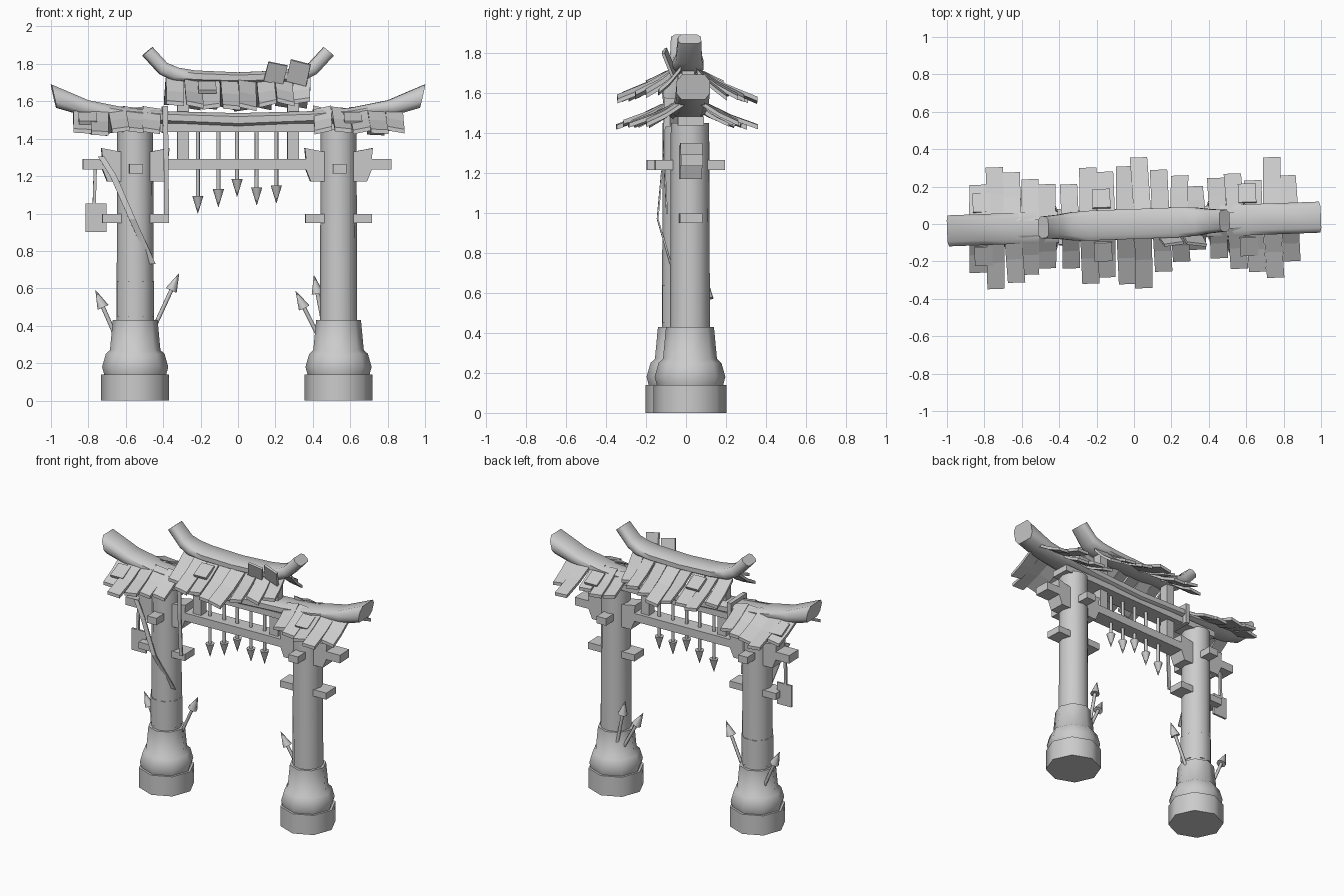
import bpy, bmesh, math, random
from mathutils import Matrix, Vector

random.seed(4)
if "Cube" in bpy.data.objects:
    bpy.data.objects.remove(bpy.data.objects["Cube"])

stone = bpy.data.materials.new("pale_grey")
stone.use_nodes = True
GREY = (0.6, 0.6, 0.6, 1)
stone.diffuse_color = GREY
stone.node_tree.nodes["Principled BSDF"].inputs["Base Color"].default_value = GREY

# the whole gate is turned slightly
TURN = Matrix.Rotation(0.037, 4, 'Z')


def make(name, bm, smooth=0):
    bmesh.ops.recalc_face_normals(bm, faces=bm.faces)
    bm.transform(TURN)
    mesh = bpy.data.meshes.new(name)
    bm.to_mesh(mesh)
    bm.free()
    mesh.materials.append(stone)
    obj = bpy.data.objects.new(name, mesh)
    bpy.context.collection.objects.link(obj)
    if smooth:
        bpy.ops.object.select_all(action='DESELECT')
        obj.select_set(True)
        bpy.context.view_layer.objects.active = obj
        bpy.ops.object.shade_smooth_by_angle(angle=math.radians(smooth))
    return obj


def loft(bm, rings):
    """Skin a list of point rings and cap both ends."""
    loops = [[bm.verts.new(p) for p in ring] for ring in rings]
    n = len(loops[0])
    for a, b in zip(loops, loops[1:]):
        for i in range(n):
            j = (i + 1) % n
            bm.faces.new((a[i], a[j], b[j], b[i]))
    bm.faces.new(loops[0][::-1])
    bm.faces.new(loops[-1])


def box(name, x, y, z, tilt=(0, 0, 0)):
    """Box from three (low, high) ranges, tilted about its middle."""
    bm = bmesh.new()
    bmesh.ops.create_cube(bm, size=1)
    bm.transform(Matrix.Diagonal([r[1] - r[0] for r in (x, y, z)] + [1]))
    for axis, angle in zip("XYZ", tilt):
        bm.transform(Matrix.Rotation(angle, 4, axis))
    bm.transform(Matrix.Translation([sum(r) / 2 for r in (x, y, z)]))
    return make(name, bm)


def lathe(name, x, profile, sides=8, phase=0):
    bm = bmesh.new()
    angles = [phase + math.tau * i / sides for i in range(sides)]
    loft(bm, [[(x + r * math.cos(a), r * math.sin(a), z) for a in angles] for r, z in profile])
    return make(name, bm, 50)


def spear(name, start, tip, head=0.1, radius=0.032):
    """Thin shaft with a cone head, laid along start to tip."""
    start, tip = Vector(start), Vector(tip)
    d = tip - start
    size = d.length
    turn = d.to_track_quat('Z', 'Y')
    profile = [(0.011, 0), (0.011, size - head), (radius, size - head), (0.001, size)]
    bm = bmesh.new()
    angles = [math.tau * i / 8 for i in range(8)]
    loft(bm, [[start + turn @ Vector((r * math.cos(a), r * math.sin(a), h)) for a in angles]
              for r, h in profile])
    return make(name, bm, 50)


def ridge(name, half):
    """Curved ridge beam: rows of (top x, top z, bottom x, bottom z, half width)."""
    section = [(-0.7, 0), (0.7, 0), (1, 0.25), (1, 0.75), (0.7, 1), (-0.7, 1), (-1, 0.75), (-1, 0.25)]
    rows = half + [(-a, b, -c, d, w) for a, b, c, d, w in half[-2::-1]]
    bm = bmesh.new()
    loft(bm, [[(xb + (xt - xb) * v, w * u, zb + (zt - zb) * v) for u, v in section]
              for xt, zt, xb, zb, w in rows])
    return make(name, bm, 50)


def ribbon(name, points, width):
    """Flat strip following a few points, widened along x."""
    bm = bmesh.new()
    loft(bm, [[(x - width / 2, y, z), (x + width / 2, y, z),
               (x + width / 2, y + 0.008, z), (x - width / 2, y + 0.008, z)] for x, y, z in points])
    return make(name, bm)


def tile(name, x, width, end, top, low, side):
    """Bent roof plank running from the ridge out to the eave."""
    skew = random.uniform(-0.012, 0.012)
    low += random.uniform(-0.008, 0.012)
    lift = random.uniform(-0.012, 0.012)
    bm = bmesh.new()
    rings = []
    for t, drop in ((0, 0), (0.5, 0.58), (1, 1)):
        y = side * (0.04 + (end - 0.04) * t)
        z = top + (low - top) * drop
        a, b = x - width / 2 + skew * t, x + width / 2 + skew * t
        rings.append([(a, y, z - lift), (b, y, z + lift), (b, y, z + lift + 0.022), (a, y, z - lift + 0.022)])
    loft(bm, rings)
    return make(name, bm)


# columns with stepped feet and cross brackets
for side, cx in (("right", -0.55), ("left", 0.538)):
    lathe(side + "_foot", cx, [(0.182, 0), (0.182, 0.14)])
    lathe(side + "_collar", cx, [(0.165, 0.135), (0.177, 0.18), (0.157, 0.25), (0.135, 0.27),
                                 (0.12, 0.43), (0.096, 0.43)])
    lathe(side + "_column", cx, [(0.1, 0.4), (0.096, 1.45)], 12)
    box(side + "_low_bracket", (cx - 0.178, cx + 0.178), (-0.057, 0.057), (0.95, 0.997))
    box(side + "_cross_bracket", (cx - 0.036, cx + 0.036), (-0.175, 0.175), (1.215, 1.265))
    for part, rows in (("under", ((0.15, 1.17), (0.178, 1.24))),
                       ("upper", ((0.175, 1.285), (0.182, 1.35)))):
        for s in (-1, 1):
            (w0, z0), (w1, z1) = rows
            inner = z1 - 0.025 if part == "upper" else z1
            bm = bmesh.new()
            loft(bm, [[(cx + s * 0.05, y, z0), (cx + s * w0, y, z0),
                       (cx + s * w1, y, z1), (cx + s * 0.05, y, inner)] for y in (-0.055, 0.055)])
            make(side + "_" + part + "_bracket", bm)

lathe("column_wrap", -0.55, [(0.106, 0.45), (0.106, 0.64)], 8, math.pi / 8)

# beams and short posts
box("tie_beam", (-0.83, 0.82), (-0.055, 0.055), (1.235, 1.292))
box("top_beam", (-0.66, 0.66), (-0.065, 0.065), (1.437, 1.48))
for s in (-1, 1):
    box("short_post", (s * 0.295 - 0.031, s * 0.295 + 0.031), (-0.031, 0.031), (1.28, 1.71))

# curved ridges
ridge("lower_ridge", [(-1, 1.69, -0.972, 1.565, 0.083), (-0.8, 1.605, -0.85, 1.53, 0.083),
                      (-0.6, 1.565, -0.62, 1.5, 0.083), (-0.38, 1.547, -0.38, 1.48, 0.083),
                      (0, 1.537, 0, 1.463, 0.083)])
ridge("upper_ridge", [(-0.458, 1.89, -0.512, 1.845, 0.058), (-0.38, 1.805, -0.42, 1.745, 0.065),
                      (-0.32, 1.78, -0.35, 1.71, 0.075), (-0.23, 1.765, -0.23, 1.7, 0.08),
                      (0, 1.755, 0, 1.695, 0.08)])

# roof planks: (first x, pitch, ridge height, eave height, front reach, back reach)
ROOFS = {
    "right_roof": (-0.835, 0.093, 1.545, 1.425, (0.23, 0.32, 0.29, 0.25, 0.22), (0.24, 0.33, 0.3, 0.26, 0.23)),
    "left_roof": (0.45, 0.096, 1.545, 1.425, (0.2, 0.26, 0.28, 0.315, 0.23), (0.23, 0.25, 0.21, 0.33, 0.23)),
    "upper_roof": (-0.34, 0.097, 1.705, 1.56, (0.225, 0.31, 0.28, 0.32, 0.345, 0.26, 0.21, 0.15),
                   (0.225, 0.31, 0.285, 0.31, 0.355, 0.285, 0.25, 0.19)),
}
for name, (x0, pitch, top, low, front, back) in ROOFS.items():
    for side, reach in ((-1, front), (1, back)):
        for i, end in enumerate(reach):
            drop = low + (0.32 - end) * 0.12
            tile(name + "_plank", x0 + i * pitch, 0.093, end, top, drop, side)

# short patch planks lying over the roofs
for x, z in ((-0.81, 1.51), (0.61, 1.51), (-0.17, 1.675)):
    for s in (-1, 1):
        box("patch_plank", (x - 0.048, x + 0.048), (s * 0.14 - 0.055, s * 0.14 + 0.055),
            (z - 0.01, z + 0.01), (-s * 0.45, 0, 0))

# loose planks standing against the upper ridge
box("loose_plank", (0.145, 0.25), (-0.105, -0.09), (1.695, 1.805), (0.35, 0.2, 0.1))
box("loose_plank", (0.265, 0.375), (-0.105, -0.09), (1.69, 1.815), (0.35, 0.25, -0.15))

# hanging spears
for x, z in ((-0.215, 1.0), (-0.105, 1.035), (-0.005, 1.09), (0.1, 1.045), (0.205, 1.055)):
    spear("hanging_spear", (x, 0, 1.45), (x, 0, z), 0.095, 0.03)

# spears stuck into the columns
spear("stuck_spear", (-0.62, 0.06, 0.27), (-0.76, 0.06, 0.59))
spear("stuck_spear", (-0.49, 0.02, 0.3), (-0.315, 0.01, 0.68))
spear("stuck_spear", (0.47, 0.06, 0.27), (0.31, 0.03, 0.585))
spear("stuck_spear", (0.47, 0.09, 0.36), (0.41, 0.09, 0.67))

# hanging plaque
box("plaque_cord", (-0.775, -0.758), (-0.008, 0.008), (1.04, 1.25), (0, 0.03, 0))
box("plaque", (-0.815, -0.703), (-0.007, 0.007), (0.9, 1.053))

# cloth strips
ribbon("draped_strip", [(-0.735, -0.08, 1.305), (-0.67, -0.1, 1.2), (-0.57, -0.125, 0.97),
                        (-0.46, -0.06, 0.73)], 0.035)
ribbon("hanging_strip", [(-0.392, -0.095, 1.575), (-0.388, -0.1, 1.3), (-0.386, -0.085, 0.995)], 0.026)
box("ridge_loop", (-0.407, -0.377), (-0.095, 0.095), (1.43, 1.573))
